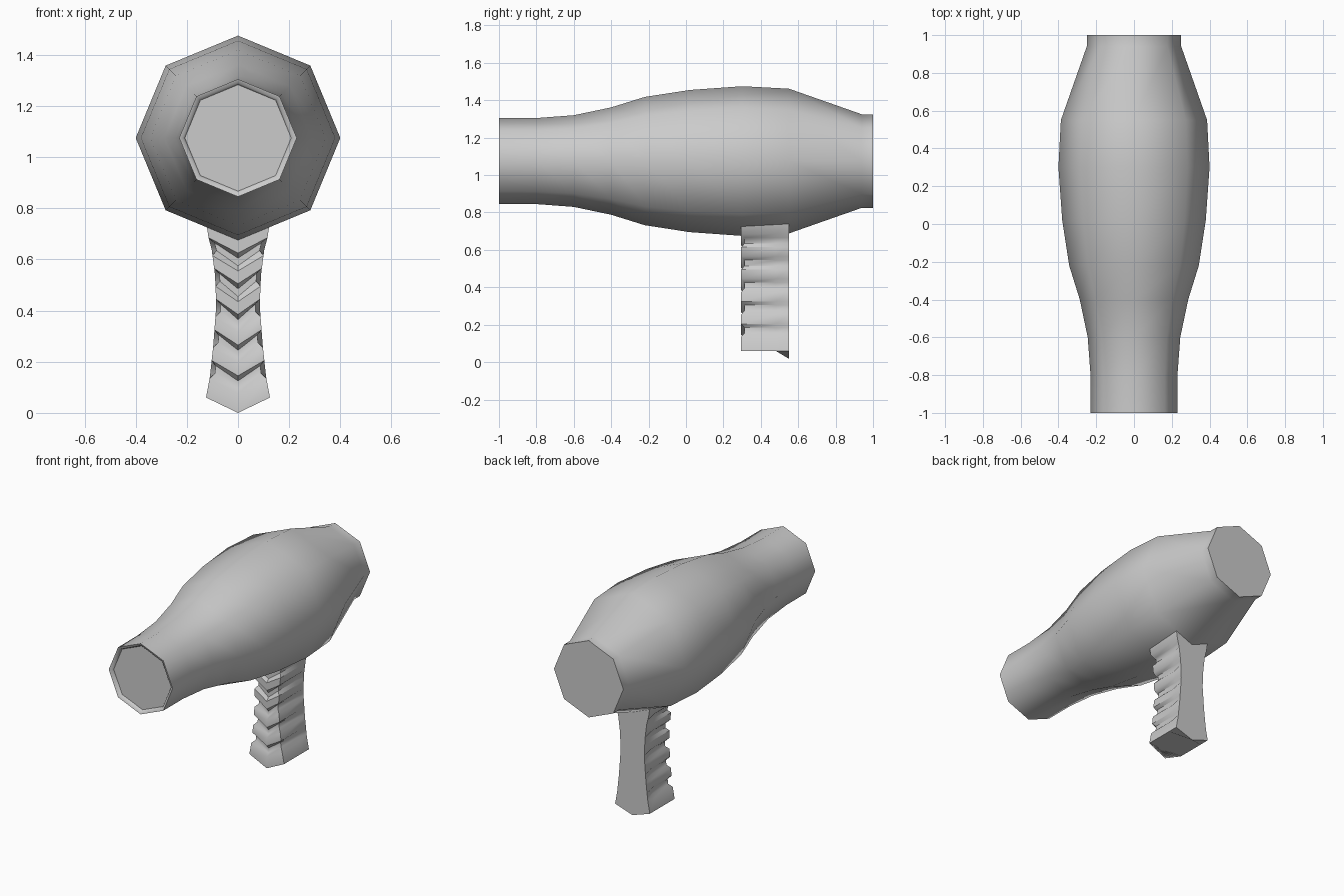
import bpy, bmesh, math

if "Cube" in bpy.data.objects:
    bpy.data.objects.remove(bpy.data.objects["Cube"])


def loft(name, rings, angle):
    """Skin a list of equal-length closed rings and cap both ends."""
    bm = bmesh.new()
    loops = [[bm.verts.new(p) for p in ring] for ring in rings]
    n = len(loops[0])
    for a, b in zip(loops, loops[1:]):
        for i in range(n):
            j = (i + 1) % n
            bm.faces.new((a[i], a[j], b[j], b[i]))
    bm.faces.new(loops[0])
    bm.faces.new(loops[-1])
    bmesh.ops.recalc_face_normals(bm, faces=bm.faces)
    mesh = bpy.data.meshes.new(name)
    bm.to_mesh(mesh)
    bm.free()
    obj = bpy.data.objects.new(name, mesh)
    bpy.context.collection.objects.link(obj)
    bpy.ops.object.select_all(action='DESELECT')
    obj.select_set(True)
    bpy.context.view_layer.objects.active = obj
    bpy.ops.object.shade_smooth_by_angle(angle=math.radians(angle))
    return obj


# Barrel: octagonal profile along y, with a shallow recess at the nozzle
AXIS_Z = 1.075
profile = [(-0.98, 0.208), (-0.995, 0.215), (-1.0, 0.23), (-0.8, 0.23),
           (-0.6, 0.245), (-0.4, 0.287), (-0.22, 0.343), (0.02, 0.38),
           (0.3, 0.40), (0.55, 0.387), (0.94, 0.25), (1.0, 0.25)]


def octagon(y, r):
    return [(r * math.sin(k * math.pi / 4), y, AXIS_Z + r * math.cos(k * math.pi / 4))
            for k in range(8)]


loft("barrel", [octagon(y, r) for y, r in profile], 50)

# Handle: waisted box with V-shaped finger grooves on the front and sides
FRONT, MID, BACK = 0.295, 0.48, 0.55
widths = [(0.06, 0.125), (0.14, 0.11), (0.26, 0.097), (0.42, 0.085),
          (0.54, 0.09), (0.64, 0.103), (0.72, 0.125), (0.76, 0.125)]


def half_width(z):
    for (z0, w0), (z1, w1) in zip(widths, widths[1:]):
        if z <= z1:
            return w0 + (w1 - w0) * (z - z0) / (z1 - z0)
    return widths[-1][1]


def handle_ring(z, depth):
    w = half_width(z)
    f = FRONT + depth
    back_z = z - 0.042 if z < 0.1 else z - 0.045
    return [(0, f, z - 0.06), (w - depth, f, z), (w - depth * 0.8, MID, z),
            (w, BACK, z), (0, BACK, back_z),
            (-w, BACK, z), (-w + depth * 0.8, MID, z), (-w + depth, f, z)]


stations = [(0.06, 0)]
for i in range(5):
    g = 0.17 + 0.12 * i
    stations += [(g - 0.035, 0), (g - 0.015, 0.018), (g + 0.015, 0.018), (g + 0.035, 0)]
stations.append((0.75, 0))
loft("handle", [handle_ring(z, d) for z, d in stations], 40)
